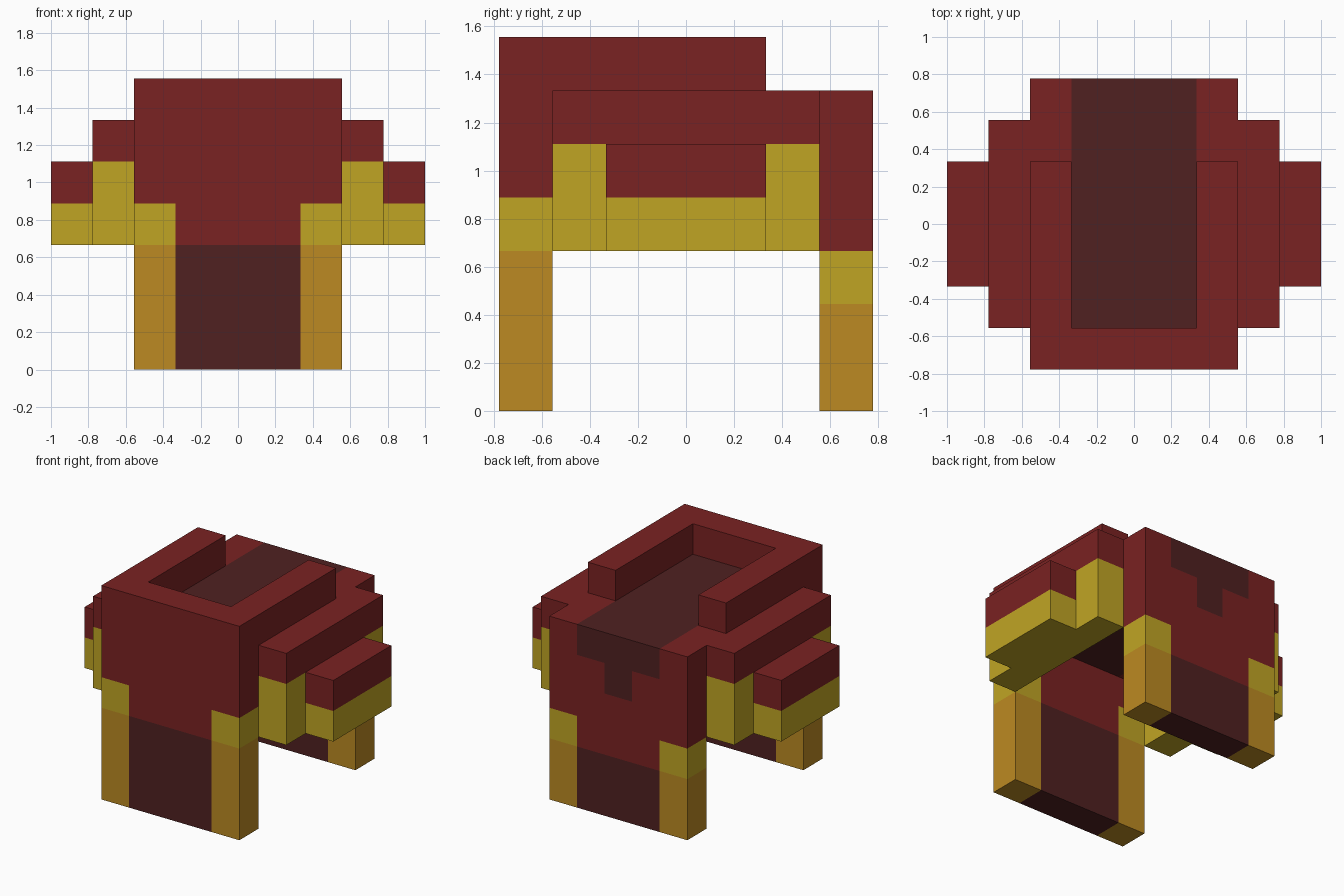
import bpy
import bmesh
from mathutils import Vector

cube = bpy.data.objects.get("Cube")
if cube:
    bpy.data.objects.remove(cube, do_unlink=True)

U = 2 / 9  # one block of the model's grid


def make_material(name, srgb):
    linear = [((c / 255 + 0.055) / 1.055) ** 2.4 for c in srgb] + [1.0]
    mat = bpy.data.materials.new(name)
    mat.use_nodes = True
    mat.diffuse_color = linear
    bsdf = next(n for n in mat.node_tree.nodes if n.type == 'BSDF_PRINCIPLED')
    bsdf.inputs["Base Color"].default_value = linear
    return mat


RED, DARK, YELLOW, ORANGE = range(4)
MATERIALS = [
    make_material("deep red", (122, 34, 34)),
    make_material("dark maroon", (80, 33, 33)),
    make_material("mustard yellow", (192, 165, 36)),
    make_material("amber orange", (188, 138, 34)),
]


def block(name, xs, ys, zs, rule, x_cuts=(), z_cuts=()):
    """Box in grid units, cut along colour borders and coloured by rule(|x|, z)."""
    bm = bmesh.new()
    bmesh.ops.create_cube(bm, size=1)
    lo = Vector((min(xs), min(ys), min(zs)))
    hi = Vector((max(xs), max(ys), max(zs)))
    for v in bm.verts:
        v.co = Vector((lo[i] + (v.co[i] + 0.5) * (hi[i] - lo[i]) for i in range(3)))
    planes = [((x, 0, 0), (1, 0, 0)) for x in x_cuts]
    planes += [((0, 0, z), (0, 0, 1)) for z in z_cuts]
    for co, no in planes:
        geom = bm.verts[:] + bm.edges[:] + bm.faces[:]
        bmesh.ops.bisect_plane(bm, geom=geom, plane_co=co, plane_no=no)
    for f in bm.faces:
        c = f.calc_center_median()
        f.material_index = rule(abs(c.x), c.z)
    bmesh.ops.scale(bm, vec=(U, U, U), verts=bm.verts)
    mesh = bpy.data.meshes.new(name)
    for mat in MATERIALS:
        mesh.materials.append(mat)
    bm.to_mesh(mesh)
    bm.free()
    obj = bpy.data.objects.new(name, mesh)
    bpy.context.collection.objects.link(obj)
    return obj


# Lower wall colours: maroon centre, orange corners with a yellow cap
def wall_colour(x, z, base):
    if z < base:
        return ORANGE if x > 1.5 else DARK
    if z < base + 1 and x > 1.5:
        return YELLOW
    return RED


def back_colour(x, z):
    if (z > 5 and x < 1.5) or (4 < z < 5 and x < 0.5):
        return DARK
    return wall_colour(x, z, 2)


# Front and back walls
block("front_wall", (-2.5, 2.5), (-3.5, -2.5), (0, 7),
      lambda x, z: wall_colour(x, z, 3), (-1.5, 1.5), (3, 4))
block("back_wall", (-2.5, 2.5), (2.5, 3.5), (0, 6),
      back_colour, (-1.5, -0.5, 0.5, 1.5), (2, 3, 4, 5))

# Roof with its dark central strip
block("roof", (-2.5, 2.5), (-2.5, 2.5), (5, 6),
      lambda x, z: DARK if x < 1.5 else RED, (-1.5, 1.5))

# Mirrored rim rails, side panels and outer steps
for side, s in (("left", 1), ("right", -1)):
    block(f"{side}_rim_rail", (s * 1.5, s * 2.5), (-2.5, 1.5), (6, 7),
          lambda x, z: RED)
    block(f"{side}_side_panel", (s * 2.5, s * 3.5), (-2.5, 2.5), (3, 6),
          lambda x, z: YELLOW if z < 5 else RED, z_cuts=(5,))
    block(f"{side}_outer_step", (s * 3.5, s * 4.5), (-1.5, 1.5), (3, 5),
          lambda x, z: YELLOW if z < 4 else RED, z_cuts=(4,))
